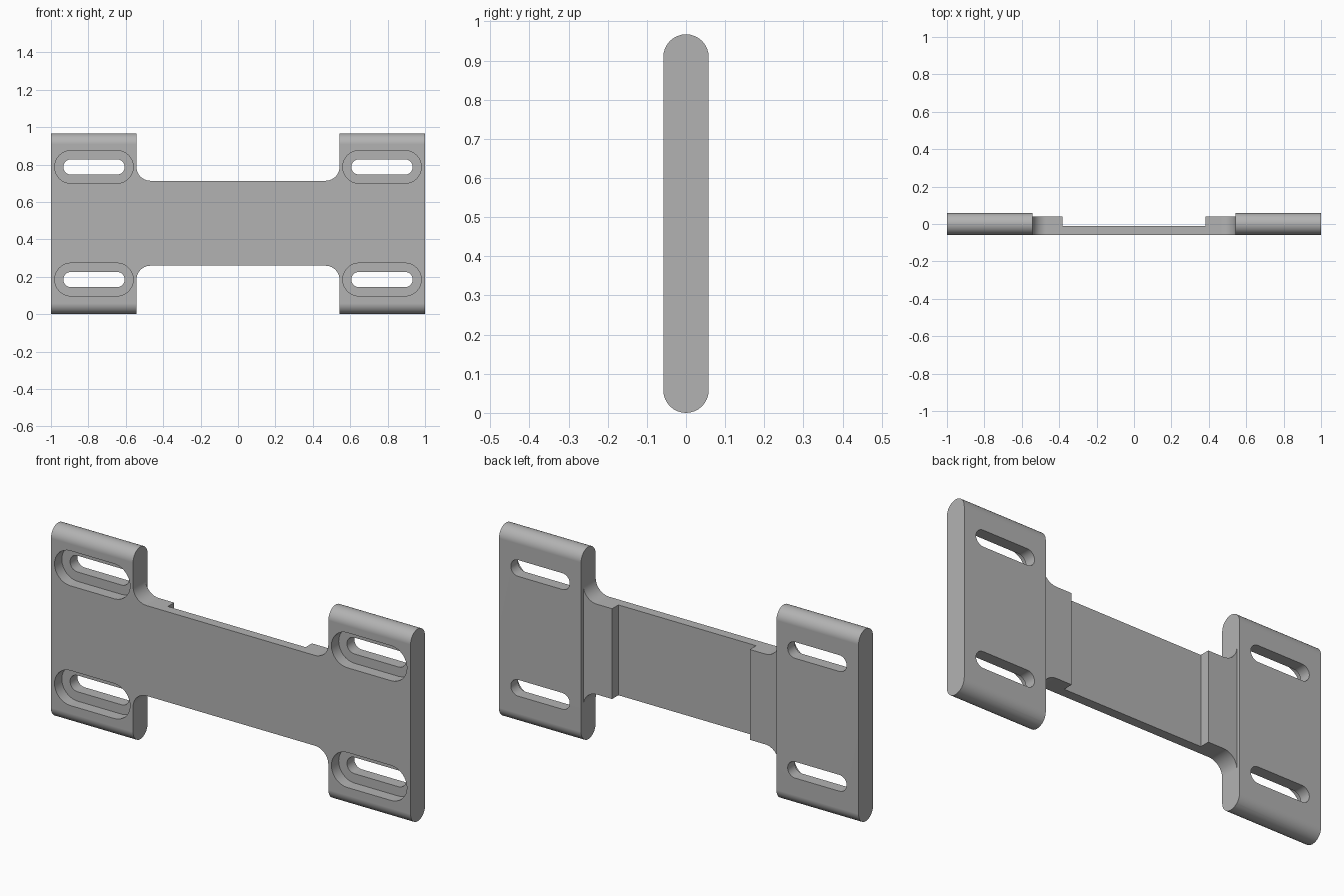
import bpy, bmesh, math
from mathutils import Vector

if "Cube" in bpy.data.objects:
    bpy.data.objects.remove(bpy.data.objects["Cube"], do_unlink=True)

HEIGHT, HALF_Y, MID_Z = 0.967, 0.058, 0.4865
PLATE_X, WEB_H, FILLET = 0.543, 0.227, 0.075
SLOT_X, SLOT_Z = 0.77, 0.301

grey = bpy.data.materials.new("plain grey")
grey.use_nodes = True
grey.diffuse_color = (0.45, 0.45, 0.45, 1)
grey.node_tree.nodes["Principled BSDF"].inputs["Base Color"].default_value = grey.diffuse_color


def arc(cx, cy, r, start, end, steps=16):
    angles = [math.radians(start + (end - start) * i / steps) for i in range(steps + 1)]
    return [(cx + r * math.cos(a), cy + r * math.sin(a)) for a in angles]


def stadium(cx, cy, half_length, r):
    d = half_length - r
    return arc(cx + d, cy, r, -90, 90) + arc(cx - d, cy, r, 90, 270)


def prism(name, points, place, direction):
    """Extrude a 2D outline, laid out in space by place, along direction."""
    bm = bmesh.new()
    face = bm.faces.new([bm.verts.new(place(u, v)) for u, v in points])
    moved = bmesh.ops.extrude_face_region(bm, geom=[face])["geom"]
    bmesh.ops.translate(bm, vec=Vector(direction),
                        verts=[g for g in moved if isinstance(g, bmesh.types.BMVert)])
    bmesh.ops.recalc_face_normals(bm, faces=bm.faces)
    mesh = bpy.data.meshes.new(name)
    bm.to_mesh(mesh)
    bm.free()
    mesh.materials.append(grey)
    obj = bpy.data.objects.new(name, mesh)
    bpy.context.collection.objects.link(obj)
    return obj


def combine(obj, tool, operation):
    mod = obj.modifiers.new(operation.title(), "BOOLEAN")
    mod.object, mod.operation, mod.solver = tool, operation, "EXACT"
    bpy.context.view_layer.objects.active = obj
    bpy.ops.object.modifier_apply(modifier=mod.name)
    bpy.data.objects.remove(tool, do_unlink=True)


# Long bar with rounded top and bottom edges
bracket = prism("mounting_bracket", stadium(MID_Z - 0.003, 0, HEIGHT / 2, HALF_Y),
                lambda u, v: (-1, v, u), (2, 0, 0))

# Notches above and below leave the narrow web with filleted corners
inner = PLATE_X - FILLET
for side in (1, -1):
    notch = [(-PLATE_X, 1)] + arc(-inner, WEB_H + FILLET, FILLET, 180, 270, 10)
    notch += arc(inner, WEB_H + FILLET, FILLET, 270, 360, 10) + [(PLATE_X, 1)]
    cutter = prism("notch_cutter", notch,
                   lambda u, v: (u, -0.2, MID_Z + side * v), (0, 0.4, 0))
    combine(bracket, cutter, "DIFFERENCE")

# Stepped recess across the back of the web
step = [(PLATE_X, 0.2), (PLATE_X, 0.04), (0.383, 0.04), (0.383, -0.01)]
recess = step + [(-x, y) for x, y in reversed(step)]
combine(bracket, prism("recess_cutter", recess, lambda u, v: (u, v, -0.2), (0, 0, 1.4)),
        "DIFFERENCE")

# Four through slots, each with a wider counterbore in the front
for sx in (1, -1):
    for sz in (1, -1):
        for half, radius, depth in ((0.164, 0.041, 0.4), (0.21, 0.088, 0.2)):
            outline = stadium(sx * SLOT_X, MID_Z + sz * SLOT_Z, half, radius)
            cutter = prism("slot_cutter", outline, lambda u, v: (u, -0.2, v), (0, depth, 0))
            combine(bracket, cutter, "DIFFERENCE")

# Smooth rounds, flat faces kept flat
bpy.ops.object.select_all(action="DESELECT")
bracket.select_set(True)
bpy.context.view_layer.objects.active = bracket
bpy.ops.object.shade_smooth_by_angle(angle=math.radians(30))
weighted = bracket.modifiers.new("Flat Faces", "WEIGHTED_NORMAL")
weighted.keep_sharp = True
